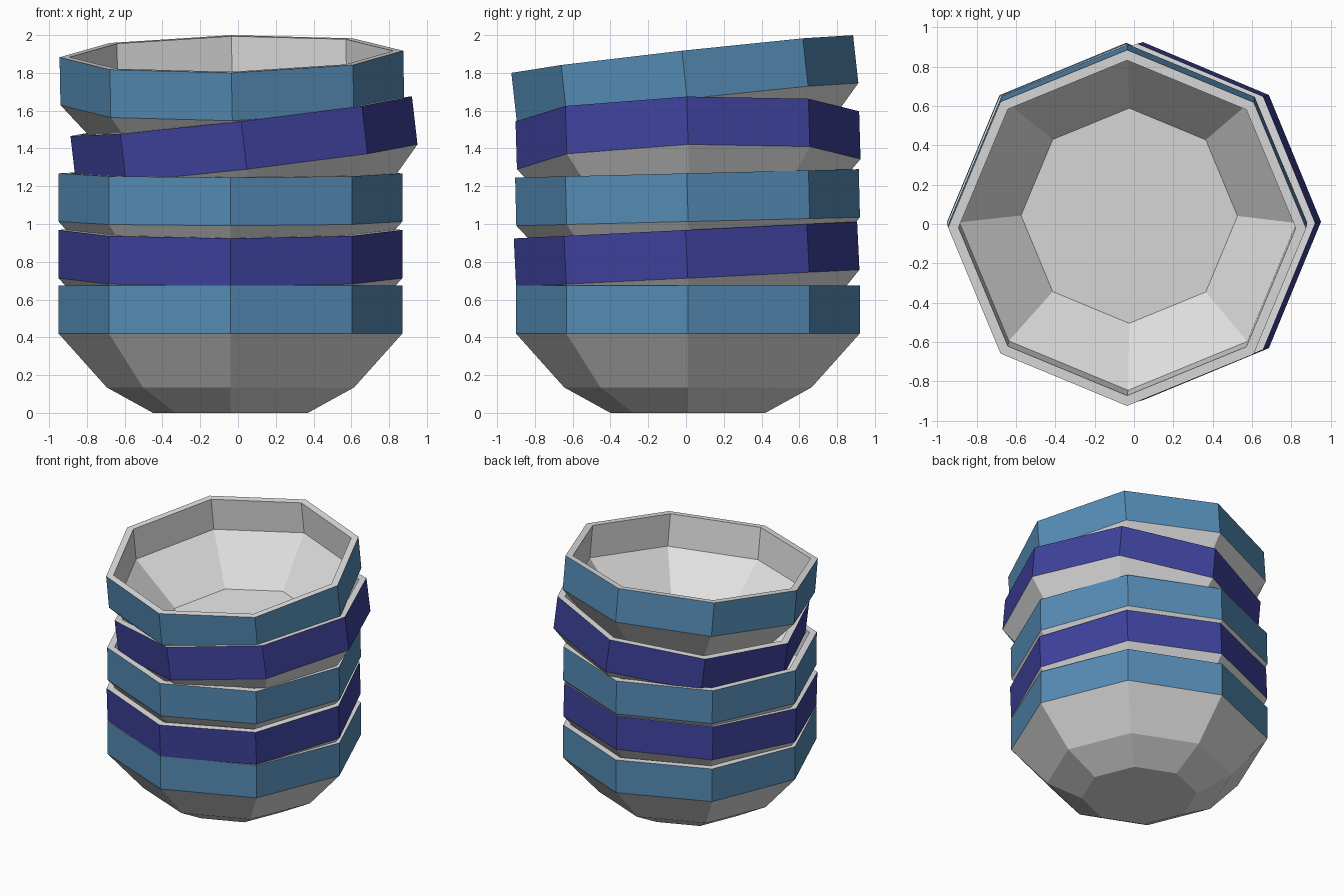
import bpy, bmesh, math
from mathutils import Matrix, Vector

if "Cube" in bpy.data.objects:
    bpy.data.objects.remove(bpy.data.objects["Cube"])


def material(name, rgb):
    m = bpy.data.materials.new(name)
    m.diffuse_color = (*rgb, 1)
    m.use_nodes = True
    m.node_tree.nodes["Principled BSDF"].inputs["Base Color"].default_value = m.diffuse_color
    return m


ceramic = material("pale grey", (0.75, 0.75, 0.75))
blue = material("steel blue", (0.09, 0.26, 0.46))
indigo = material("indigo", (0.048, 0.054, 0.33))

SIDES = 8
RIM = 0.675
# Bowl profile (radius, height): outside from the foot up, over the rim, down to the inner floor
PROFILE = [(0.41, 0), (0.655, 0.135), (0.91, 0.42), (0.91, RIM),
           (0.857, RIM), (0.857, 0.43), (0.55, 0.11)]
BAND = 2  # profile segment that carries the painted band


def bowl(name, rim_centre, tilt_x, tilt_y, band_colour):
    bm = bmesh.new()
    rings = [[bm.verts.new((r * math.cos(k * math.tau / SIDES),
                            r * math.sin(k * math.tau / SIDES), z - RIM))
              for k in range(SIDES)] for r, z in PROFILE]
    for i, (a, b) in enumerate(zip(rings, rings[1:])):
        for k in range(SIDES):
            n = (k + 1) % SIDES
            f = bm.faces.new((a[k], a[n], b[n], b[k]))
            f.material_index = int(i == BAND)
    bm.faces.new(rings[0][::-1])   # foot
    bm.faces.new(rings[-1])        # inner floor
    # Tilt around the rim centre and move into the stack
    bm.transform(Matrix.Translation(Vector(rim_centre))
                 @ Matrix.Rotation(math.radians(tilt_x), 4, 'X')
                 @ Matrix.Rotation(math.radians(tilt_y), 4, 'Y'))
    mesh = bpy.data.meshes.new(name)
    bm.to_mesh(mesh)
    bm.free()
    mesh.materials.append(ceramic)
    mesh.materials.append(band_colour)
    ob = bpy.data.objects.new(name, mesh)
    bpy.context.collection.objects.link(ob)


# Stack from bottom to top, each bowl leaning a little differently
bowl("bowl_1", (-0.04, 0.01, RIM), 0, 0, blue)
bowl("bowl_2", (-0.04, -0.003, 0.968), 2.8, 0, indigo)
bowl("bowl_3", (-0.04, 0.005, 1.268), 1.4, 0, blue)
bowl("bowl_4", (0.017, 0.007, 1.57), 1.7, -6.6, indigo)
bowl("bowl_5", (-0.035, -0.02, 1.90), 6.3, -1.1, blue)
